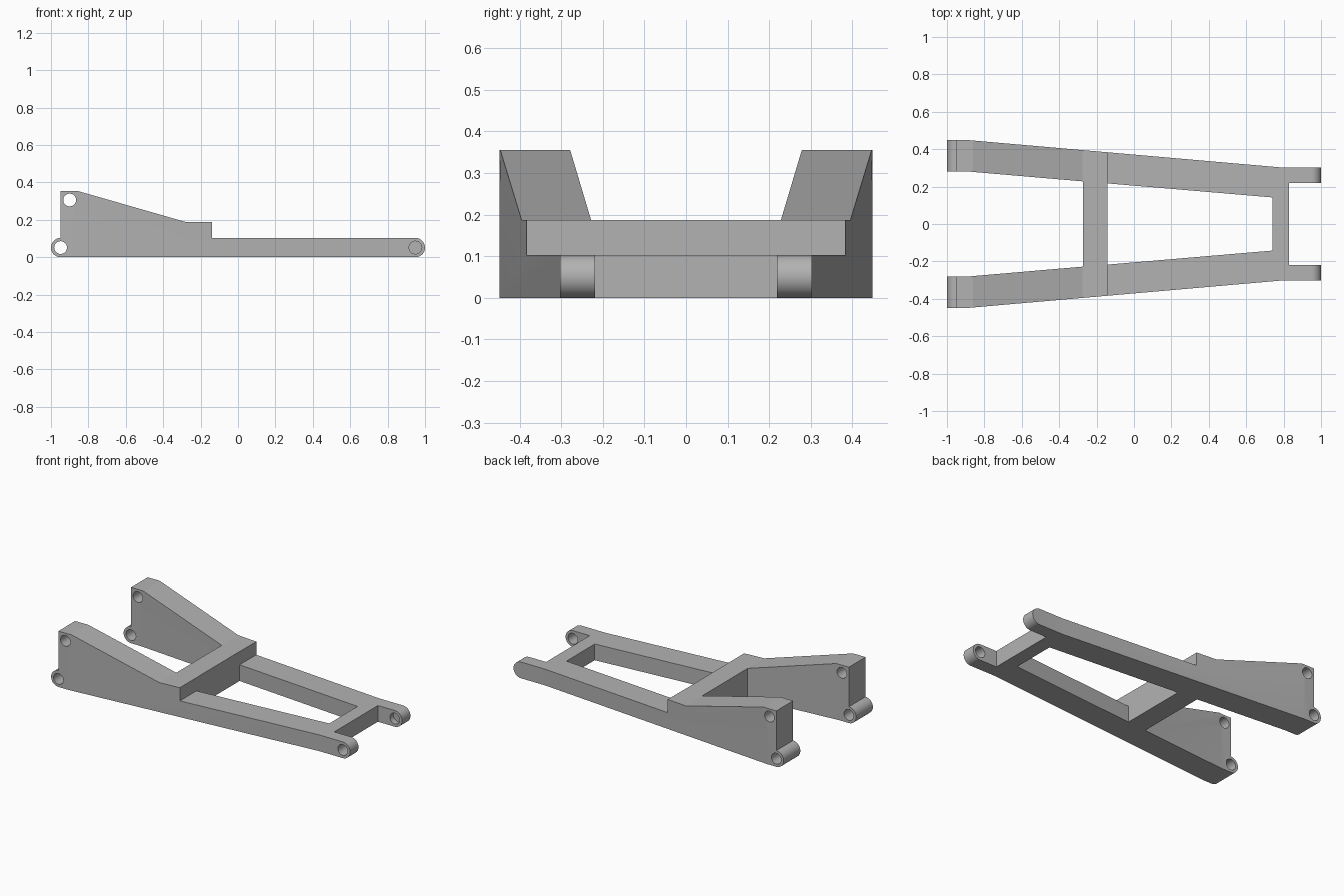
import bpy
import bmesh
from math import sin, cos, pi, radians
from mathutils import Vector

if "Cube" in bpy.data.objects:
    bpy.data.objects.remove(bpy.data.objects["Cube"])

END_X, BAR_H = 0.9485, 0.103      # end pivots and height of the low bars
R = BAR_H / 2
HOLE_R = 0.034
ARC = 28

grey = bpy.data.materials.new("plain_grey")
grey.use_nodes = True
colour = (0.45, 0.45, 0.45, 1)
grey.diffuse_color = colour
grey.node_tree.nodes["Principled BSDF"].inputs["Base Color"].default_value = colour


def prism(name, points, depth):
    """Extrude a closed 3D outline along the depth vector."""
    bm = bmesh.new()
    face = bm.faces.new([bm.verts.new(p) for p in points])
    new = bmesh.ops.extrude_face_region(bm, geom=[face])["geom"]
    moved = [v for v in new if isinstance(v, bmesh.types.BMVert)]
    bmesh.ops.translate(bm, verts=moved, vec=Vector(depth))
    bmesh.ops.recalc_face_normals(bm, faces=bm.faces)
    mesh = bpy.data.meshes.new(name)
    bm.to_mesh(mesh)
    bm.free()
    mesh.materials.append(grey)
    obj = bpy.data.objects.new(name, mesh)
    bpy.context.collection.objects.link(obj)
    return obj


def arc(x, z, r, start, sweep, steps):
    return [(x + r * cos(start + sweep * i / steps),
             z + r * sin(start + sweep * i / steps)) for i in range(steps + 1)]


def side_prism(name, outline, y0, y1):
    return prism(name, [(x, y0, z) for x, z in outline], (0, y1 - y0, 0))


def plan_prism(name, half):
    """Mirror a half outline across y = 0 and extrude it upwards."""
    full = half + [(x, -y) for x, y in reversed(half)]
    return prism(name, [(x, y, -0.1) for x, y in full], (0, 0, 0.6))


def combine(target, tool, operation):
    mod = target.modifiers.new(operation.lower(), "BOOLEAN")
    mod.operation = operation
    mod.solver = "EXACT"
    mod.object = tool
    bpy.context.view_layer.objects.active = target
    bpy.ops.object.modifier_apply(modifier=mod.name)
    bpy.data.objects.remove(tool)


# Side profile: rounded ends, tall sloping rear plates, raised middle beam
profile = arc(END_X, R, R, -pi / 2, pi, ARC)
profile += [(-0.14, BAR_H), (-0.14, 0.187), (-0.275, 0.187),
            (-0.86, 0.355), (-END_X, 0.355)]
profile += arc(-END_X, R, R, pi / 2, pi, ARC)
frame = side_prism("swing_arm_frame", profile, -0.6, 0.6)

# Plan outline: tapering arms with an open fork at both ends
outline = plan_prism("plan_outline", [
    (-0.274, 0.228), (-0.88, 0.28), (-1.1, 0.28), (-1.1, 0.448), (-0.88, 0.448),
    (0.78, 0.303), (1.1, 0.303), (1.1, 0.219), (0.83, 0.219)])
combine(frame, outline, "INTERSECT")

# Window between the two cross beams
window = plan_prism("window_cutter", [(-0.141, 0.217), (0.741, 0.142)])
combine(frame, window, "DIFFERENCE")

# Pivot holes: the last one goes through one lug and part way into the other
for x, z, y_end in ((-END_X, R, 0.6), (-0.9, 0.306, 0.6), (END_X, R, 0.255)):
    circle = arc(x, z, HOLE_R, 0, 2 * pi, 2 * ARC)[:-1]
    combine(frame, side_prism("hole_cutter", circle, -0.6, y_end), "DIFFERENCE")

# Smooth the rounded ends and hole walls, keep the edges crisp
bpy.ops.object.select_all(action="DESELECT")
frame.select_set(True)
bpy.context.view_layer.objects.active = frame
bpy.ops.object.shade_smooth_by_angle(angle=radians(15))
